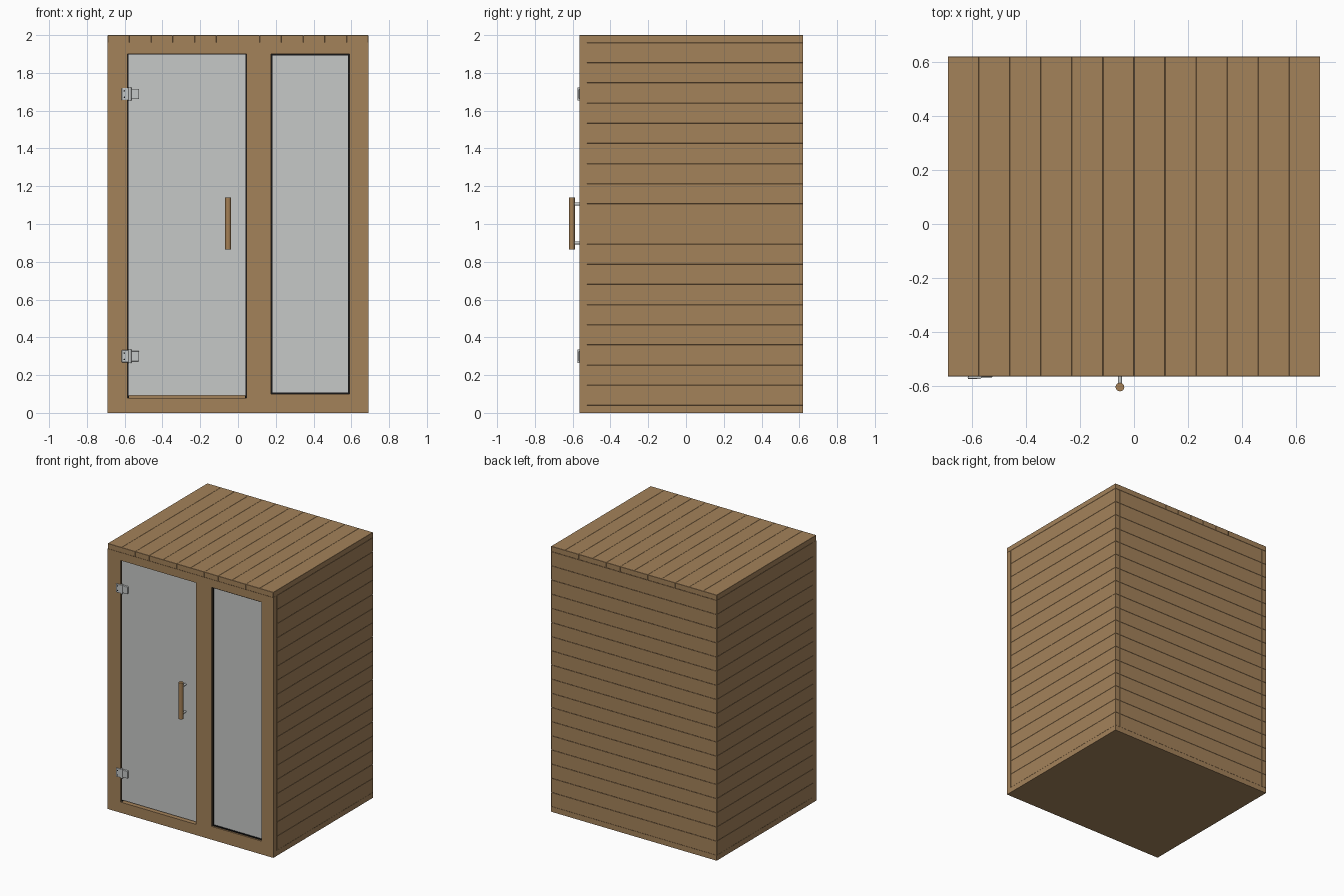
import bpy
from math import pi

if "Cube" in bpy.data.objects:
    bpy.data.objects.remove(bpy.data.objects["Cube"])


def material(name, rgb):
    m = bpy.data.materials.new(name)
    m.use_nodes = True
    m.diffuse_color = (*rgb, 1)
    m.node_tree.nodes["Principled BSDF"].inputs["Base Color"].default_value = (*rgb, 1)
    return m


WOOD = material("cedar wood", (0.37, 0.223, 0.102))
HANDLE = material("handle wood", (0.37, 0.213, 0.09))
GLASS = material("frosted glass", (0.565, 0.578, 0.571))
METAL = material("brushed metal", (0.55, 0.57, 0.57))
BLACK = material("black seal", (0.008, 0.008, 0.008))


def box(name, x, y, z, mat, bevel=0.0, segments=1):
    """Box between (min, max) pairs on each axis."""
    spans = (x, y, z)
    bpy.ops.mesh.primitive_cube_add(size=1, location=[(a + b) / 2 for a, b in spans])
    ob = bpy.context.object
    ob.name = name
    ob.scale = [b - a for a, b in spans]
    bpy.ops.object.transform_apply(location=False, rotation=False, scale=True)
    ob.data.materials.append(mat)
    if bevel:
        mod = ob.modifiers.new("edge", "BEVEL")
        mod.width = bevel
        mod.segments = segments
    return ob


def rod(name, centre, radius, length, mat, lying=False, sides=24):
    bpy.ops.mesh.primitive_cylinder_add(vertices=sides, radius=radius, depth=length,
                                        location=centre, rotation=(pi / 2 if lying else 0, 0, 0))
    ob = bpy.context.object
    ob.name = name
    ob.data.materials.append(mat)
    bpy.ops.object.shade_smooth_by_angle()
    return ob


W = 0.69                       # half width of the cabin
FRONT, BACK = -0.565, 0.62
T = 0.04                       # board thickness
INNER = FRONT + T              # rear of the front frame
LOW, HIGH = T, 2 - T
HEAD = 1.9                     # underside of the header
GROOVE = 0.0012

# Floor and roof boards
box("floor", (-W, W), (FRONT, BACK), (0, LOW), WOOD)
roof_step = 2 * W / 12
for i in range(12):
    x = -W + i * roof_step
    box("roof_board", (x, x + roof_step), (FRONT, BACK), (HIGH, 2), WOOD, GROOVE)

# Side and back wall boards
wall_step = (HIGH - LOW) / 18
for i in range(18):
    z = (LOW + i * wall_step, LOW + (i + 1) * wall_step)
    box("left_wall_board", (W - T, W), (INNER, BACK), z, WOOD, GROOVE)
    box("right_wall_board", (-W, T - W), (INNER, BACK), z, WOOD, GROOVE)
    box("back_wall_board", (T - W, W - T), (BACK - T, BACK), z, WOOD, GROOVE)

# Front frame
DOOR = (-0.585, 0.045)
PANE = (0.175, 0.59)
frame_y = (FRONT, INNER)
box("header", (-W, W), frame_y, (HEAD, HIGH), WOOD)
box("right_post", (-W, DOOR[0]), frame_y, (LOW, HEAD), WOOD)
box("middle_post", (DOOR[1], PANE[0]), frame_y, (LOW, HEAD), WOOD)
box("left_post", (PANE[1], W), frame_y, (LOW, HEAD), WOOD)
box("door_sill", DOOR, frame_y, (LOW, 0.08), WOOD)
box("door_stop", DOOR, (INNER, INNER + 0.02), (LOW, 0.1), WOOD)
box("window_sill", PANE, frame_y, (LOW, 0.1), WOOD)


def seal(name, x, z, y, width, sides):
    """Black strips lining the chosen edges of an opening."""
    strips = {"left": ((x[1] - width, x[1]), z), "right": ((x[0], x[0] + width), z),
              "top": (x, (z[1] - width, z[1])), "bottom": (x, (z[0], z[0] + width))}
    for side in sides:
        sx, sz = strips[side]
        box(name + "_" + side, sx, y, sz, BLACK)


# Glass door and fixed window
glass_y = (-0.552, -0.536)
box("door_glass", (DOOR[0] + 0.004, DOOR[1] - 0.004), glass_y, (0.092, HEAD - 0.003), GLASS)
seal("door_seal", DOOR, (0.08, HEAD), (-0.55, INNER), 0.007, ("left", "right"))
seal("door_seal", DOOR, (0.08, HEAD), (-0.55, INNER), 0.004, ("top",))
box("window_glass", PANE, (-0.546, -0.532), (0.1, HEAD), GLASS)
seal("window_seal", PANE, (0.1, HEAD), (-0.553, INNER), 0.008,
     ("left", "right", "top", "bottom"))

# Door hinges
for z in (0.3, 1.688):
    box("hinge_plate", (-0.616, -0.578), (-0.574, FRONT), (z - 0.032, z + 0.032), METAL, 0.003, 2)
    rod("hinge_pin", (-0.573, -0.566, z), 0.009, 0.07, METAL)
    box("hinge_clamp", (-0.57, -0.524), (-0.568, -0.55), (z - 0.027, z + 0.027), METAL, 0.003, 2)
    for dz in (-0.017, 0.017):
        rod("hinge_screw", (-0.602, -0.574, z + dz), 0.004, 0.002, BLACK, True, 12)

# Door handle with two standoffs
rod("door_handle", (-0.052, -0.604, 1.003), 0.016, 0.274, HANDLE)
for z in (0.9, 1.105):
    rod("handle_standoff", (-0.052, -0.573, z), 0.008, 0.044, METAL, True)
